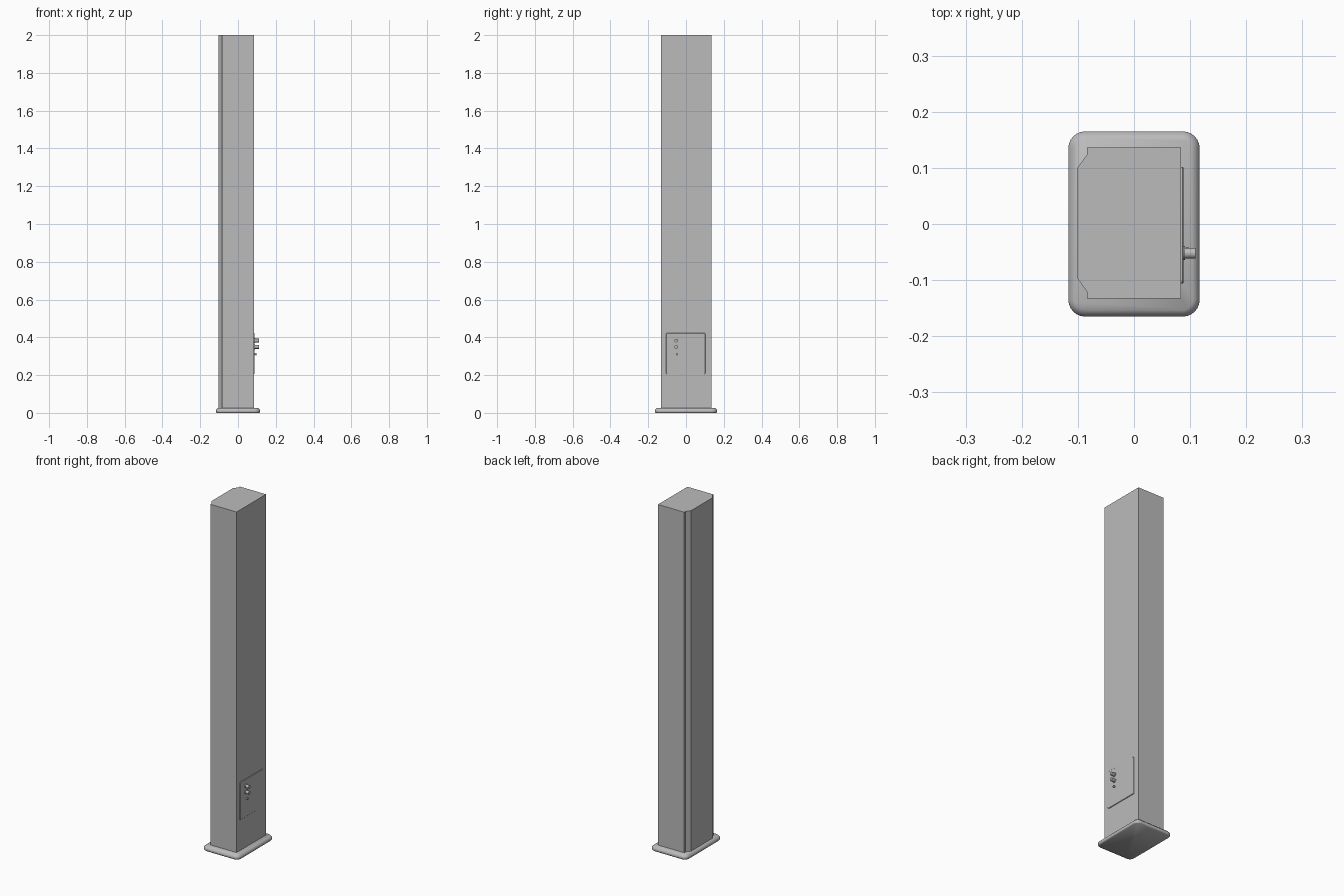
import bpy, bmesh, math
from mathutils import Matrix, Vector

cube = bpy.data.objects.get("Cube")
if cube:
    bpy.data.objects.remove(cube, do_unlink=True)

GREY = (0.5, 0.5, 0.5, 1)
grey = bpy.data.materials.new("plain_grey")
grey.use_nodes = True
grey.diffuse_color = GREY
grey.node_tree.nodes["Principled BSDF"].inputs["Base Color"].default_value = GREY


def finish(name, bm, smooth=None):
    bmesh.ops.recalc_face_normals(bm, faces=bm.faces)
    mesh = bpy.data.meshes.new(name)
    bm.to_mesh(mesh)
    bm.free()
    mesh.materials.append(grey)
    obj = bpy.data.objects.new(name, mesh)
    bpy.context.collection.objects.link(obj)
    if smooth:
        bpy.ops.object.select_all(action="DESELECT")
        obj.select_set(True)
        bpy.context.view_layer.objects.active = obj
        bpy.ops.object.shade_smooth_by_angle(angle=math.radians(smooth))
    return obj


def loft(name, rings, smooth=None):
    """Skin a stack of equal-length rings and cap both ends."""
    bm = bmesh.new()
    loops = [[bm.verts.new(p) for p in ring] for ring in rings]
    n = len(loops[0])
    for a, b in zip(loops, loops[1:]):
        for i in range(n):
            j = (i + 1) % n
            bm.faces.new((a[i], a[j], b[j], b[i]))
    bm.faces.new(loops[0][::-1])
    bm.faces.new(loops[-1])
    return finish(name, bm, smooth)


def rounded_rect(half_u, half_v, radius, steps=6):
    points = []
    for corner, (su, sv) in enumerate([(1, 1), (-1, 1), (-1, -1), (1, -1)]):
        for k in range(steps + 1):
            a = math.pi / 2 * (corner + k / steps)
            points.append((su * (half_u - radius) + radius * math.cos(a),
                           sv * (half_v - radius) + radius * math.sin(a)))
    return points


def side_cylinder(name, x0, x1, y, z, radius, sides=20):
    """Cylinder pointing out along +x."""
    bm = bmesh.new()
    place = Matrix.Translation(Vector(((x0 + x1) / 2, y, z))) @ Matrix.Rotation(math.pi / 2, 4, "Y")
    bmesh.ops.create_cone(bm, cap_ends=True, segments=sides, radius1=radius,
                          radius2=radius, depth=x1 - x0, matrix=place)
    return finish(name, bm, 40)


# Base plate with a sloped upper rim
base_levels = [(0.004, 0), (0, 0.004), (0, 0.016), (0.012, 0.027)]
loft("base_plate",
     [[(x, y, z) for x, y in rounded_rect(0.117 - inset, 0.165 - inset, 0.03 - inset)]
      for inset, z in base_levels], 50)

# Column with two notched, chamfered edges
half = [(0.084, 0.1345), (-0.084, 0.1345), (-0.084, 0.122), (-0.102, 0.097)]
outline = half + [(x, -y) for x, y in reversed(half)]
loft("column", [[(x, y + 0.0015, z) for x, y in outline] for z in (0.02, 2.0)])

# Service panel
loft("service_panel",
     [[(x, y - 0.002, z + 0.314) for y, z in rounded_rect(0.104 - inset, 0.109 - inset, 0.006, 3)]
      for x, inset in [(0.082, 0), (0.0865, 0), (0.088, 0.0015)]], 30)

# Two connectors with flanges, and a small knob below
for label, z in (("upper", 0.383), ("lower", 0.349)):
    side_cylinder(label + "_connector_flange", 0.086, 0.091, -0.052, z, 0.0125)
    side_cylinder(label + "_connector", 0.088, 0.110, -0.052, z, 0.0095)
side_cylinder("small_knob_stem", 0.086, 0.093, -0.048, 0.31, 0.004, 12)
side_cylinder("small_knob", 0.092, 0.098, -0.048, 0.31, 0.006, 12)
